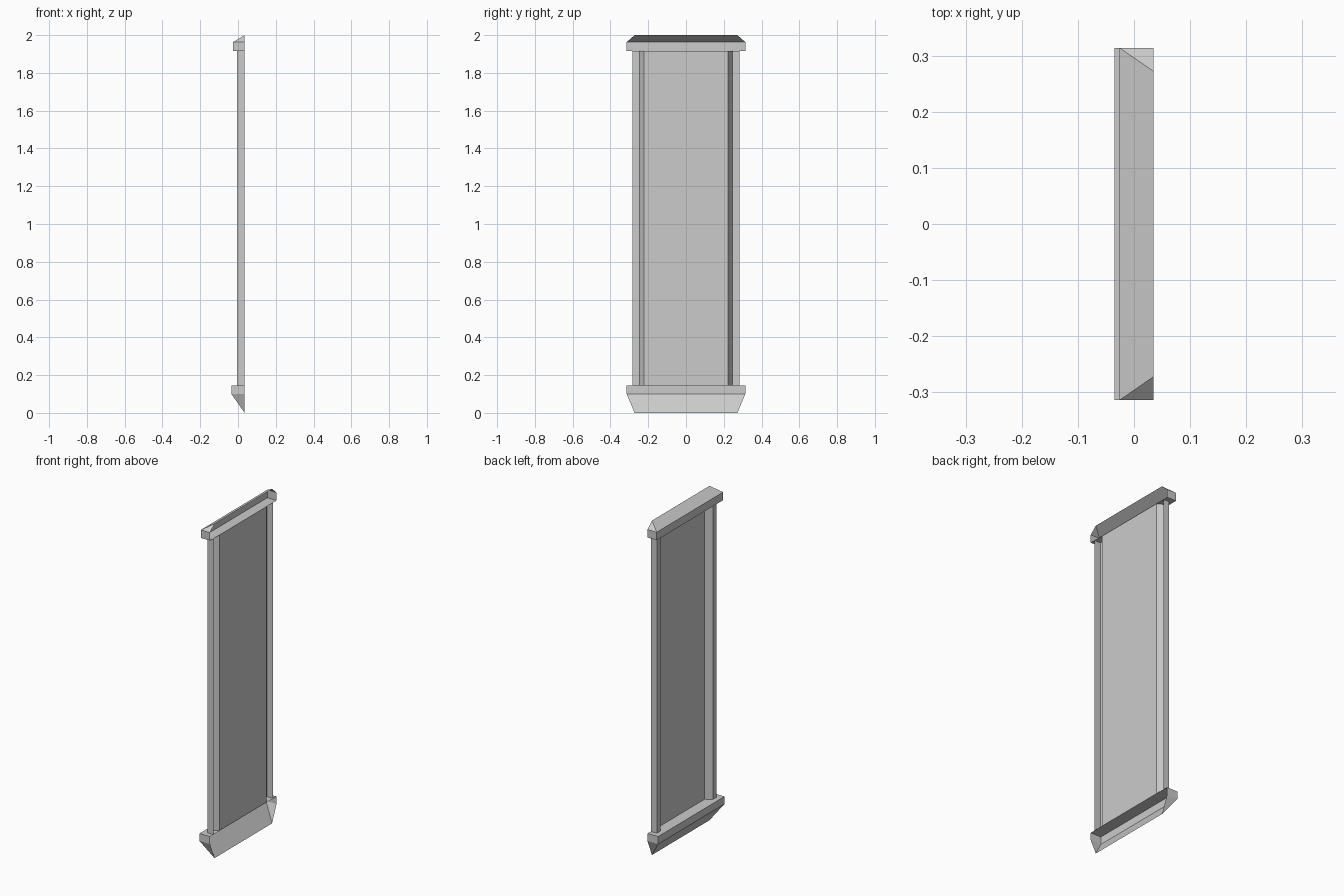
import bpy
import bmesh
from mathutils import Vector

cube = bpy.data.objects.get("Cube")
if cube:
    bpy.data.objects.remove(cube, do_unlink=True)

WALL = 0.035        # plane of the open back
HALF = 0.314        # half width of the end blocks
TIP = 0.272         # half width of the hipped edge
LOW, HIGH = 0.145, 1.915

stone = bpy.data.materials.new("pale_grey_stone")
stone.use_nodes = True
colour = (0.6, 0.6, 0.6, 1)
stone.diffuse_color = colour
stone.node_tree.nodes["Principled BSDF"].inputs["Base Color"].default_value = colour


def finish(name, bm):
    mesh = bpy.data.meshes.new(name)
    bm.to_mesh(mesh)
    bm.free()
    mesh.materials.append(stone)
    obj = bpy.data.objects.new(name, mesh)
    bpy.context.collection.objects.link(obj)


def upright(name, profile):
    """Raise an open (x, y) profile, running towards -y, between the blocks."""
    bm = bmesh.new()
    rows = [[bm.verts.new((x, y, z)) for x, y in profile] for z in (LOW, HIGH)]
    for i in range(len(profile) - 1):
        bm.faces.new((rows[0][i], rows[0][i + 1], rows[1][i + 1], rows[1][i]))
    finish(name, bm)


def end_block(name, front, z_inner, z_rim, z_tip):
    """Open-backed block with a flat inner side and a hipped outer side."""
    bm = bmesh.new()
    plan = [(WALL, HALF), (front, HALF), (front, -HALF), (WALL, -HALF)]
    inner, rim = [[bm.verts.new((x, y, z)) for x, y in plan]
                  for z in (z_inner, z_rim)]
    tip_l, tip_r = [bm.verts.new((WALL, y, z_tip)) for y in (TIP, -TIP)]
    bm.faces.new(inner)
    for i in range(3):
        bm.faces.new((inner[i], inner[i + 1], rim[i + 1], rim[i]))
    bm.faces.new((rim[0], rim[1], tip_l))
    bm.faces.new((rim[1], rim[2], tip_r, tip_l))
    bm.faces.new((rim[2], rim[3], tip_r))
    # Turn every face away from the middle of the block
    middle = Vector((WALL - 0.005, 0, (z_inner + z_rim) / 2))
    bm.normal_update()
    for face in bm.faces:
        if face.normal.dot(face.calc_center_median() - middle) < 0:
            face.normal_flip()
    finish(name, bm)


# Side posts: outer side, front and slanted inner side
post = [(WALL, 0.283), (-0.005, 0.283), (-0.005, 0.247), (0.033, 0.223)]
upright("left_post", post)
upright("right_post", [(x, -y) for x, y in reversed(post)])

# Recessed panel between the posts
upright("recessed_panel", [(0.033, 0.223), (0.033, -0.223)])

# Hipped blocks at both ends
end_block("top_cap", -0.026, HIGH, 1.963, 2.0)
end_block("base_block", -WALL, LOW, 0.1, 0.0)
